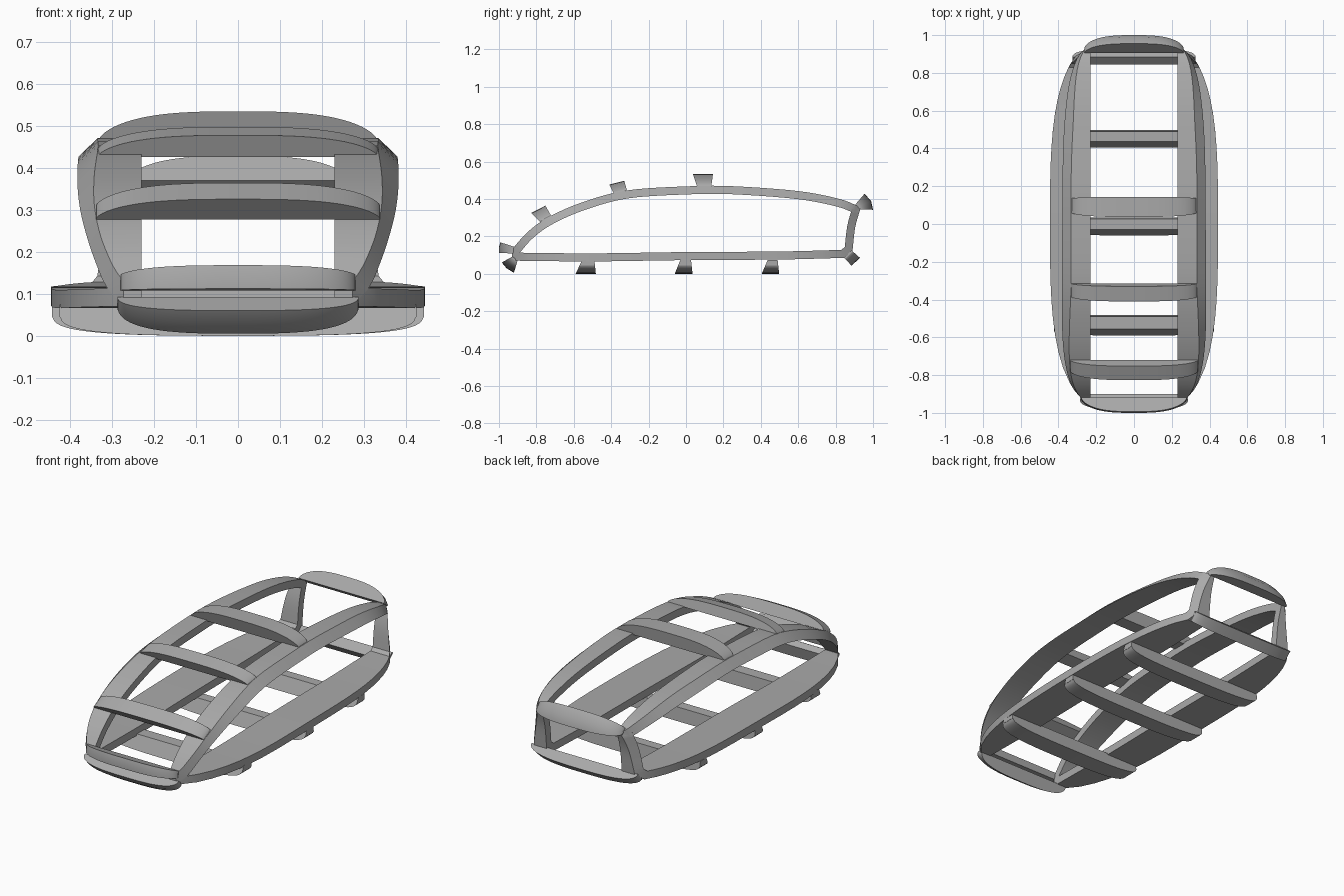
import bpy, bmesh, math
from mathutils import Vector

cube = bpy.data.objects.get("Cube")
if cube:
    bpy.data.objects.remove(cube, do_unlink=True)

INNER_X, HALF_WIDTH, THICK = 0.23, 0.445, 0.043

grey = bpy.data.materials.new("frame_grey")
grey.use_nodes = True
COLOUR = (0.4, 0.4, 0.4, 1)
grey.diffuse_color = COLOUR
grey.node_tree.nodes["Principled BSDF"].inputs["Base Color"].default_value = COLOUR


def width(y, z, taper):
    """Half width of the hull: rounded plan, narrowing with height."""
    plan = HALF_WIDTH * max(0, 1 - abs(y) ** 3.2) ** (1 / 3.2)
    rise = min(1, max(0, (z - 0.13) / 0.32))
    return plan * (1 - taper * rise * (1 - y ** 6))


def smooth_curve(points, steps=5):
    """Smooth curve through the points, without its last point."""
    pts = [Vector(p) for p in points]
    pts = [2 * pts[0] - pts[1]] + pts + [2 * pts[-1] - pts[-2]]
    out = []
    for a, b, c, d in zip(pts, pts[1:], pts[2:], pts[3:]):
        for i in range(steps):
            t = i / steps
            out.append(0.5 * (2 * b + (c - a) * t + (2 * a - 5 * b + 4 * c - d) * t * t
                              + (3 * b - a - 3 * c + d) * t ** 3))
    return out


def inset(loop, dist):
    """Mitred inward offset of a closed clockwise loop."""
    out = []
    for i, p in enumerate(loop):
        d1 = (p - loop[i - 1]).normalized()
        d2 = (loop[(i + 1) % len(loop)] - p).normalized()
        n1, n2 = Vector((d1.y, -d1.x)), Vector((d2.y, -d2.x))
        out.append(p + (n1 + n2) * dist / (1 + n1.dot(n2)))
    return out


def loft(name, sections, closed=False):
    """Skin equal cross-sections into one solid object."""
    bm = bmesh.new()
    rings = [[bm.verts.new(p) for p in s] for s in sections]
    n = len(rings[0])
    pairs = list(zip(rings, rings[1:]))
    if closed:
        pairs.append((rings[-1], rings[0]))
    else:
        bm.faces.new(rings[0])
        bm.faces.new(rings[-1])
    for a, b in pairs:
        for i in range(n):
            j = (i + 1) % n
            bm.faces.new((a[i], a[j], b[j], b[i]))
    bmesh.ops.recalc_face_normals(bm, faces=bm.faces)
    mesh = bpy.data.meshes.new(name)
    bm.to_mesh(mesh)
    bm.free()
    mesh.materials.append(grey)
    obj = bpy.data.objects.new(name, mesh)
    bpy.context.collection.objects.link(obj)
    bpy.ops.object.select_all(action='DESELECT')
    obj.select_set(True)
    bpy.context.view_layer.objects.active = obj
    bpy.ops.object.shade_smooth_by_angle(angle=math.radians(30))
    return obj


# Side frames: one closed loop of roof rail, rear pillar and floor rail
roof = [(-0.93, 0.13), (-0.85, 0.22), (-0.74, 0.3), (-0.56, 0.38), (-0.32, 0.445),
        (0, 0.467), (0.25, 0.468), (0.6, 0.442), (0.82, 0.4), (0.935, 0.355)]
pillar = [(0.935, 0.355), (0.905, 0.25), (0.89, 0.12)]
floor = [(0.845, 0.085), (0.5, 0.076), (0, 0.073), (-0.5, 0.066), (-0.93, 0.07)]
outer = smooth_curve(roof) + smooth_curve(pillar) + [Vector(pillar[-1])]
outer += smooth_curve(floor) + [Vector(floor[-1])]
inner = inset(outer, THICK)
sections = []
for o, i in zip(outer, inner):
    sections.append([(INNER_X, o.x, o.y), (width(o.x, o.y, 0.25), o.x, o.y),
                     (width(i.x, i.y, 0.16), i.x, i.y), (INNER_X, i.x, i.y)])
frame = loft("side_frames", sections, closed=True)
mirror = frame.modifiers.new("mirror", 'MIRROR')
mirror.use_axis = (True, False, False)


# Cross bars: flared sections whose depth swells from the ends to the middle
def cross_bar(name, neck, crown, fullness=0.6, count=40):
    neck = [Vector(p) for p in neck]
    crown = [Vector(p) for p in crown]
    mid = (neck[0] + neck[1]) / 2
    half = width(mid.x, mid.y, 0.25) - 0.002
    sections = []
    for k in range(count + 1):
        u = -math.cos(math.pi * k / count)
        depth = max(0.01, 1 - abs(u) ** 3) ** fullness
        section = [neck[0], neck[1]]
        for j, c in enumerate(crown):
            base = neck[1].lerp(neck[0], j / (len(crown) - 1))
            section.append(base.lerp(c, depth))
        sections.append([(u * half, p.x, p.y) for p in section])
    loft(name, sections)


cross_bar("roof_bar", [(0.06, 0.463), (0.135, 0.463)], [(0.144, 0.534), (0.037, 0.534)])
cross_bar("windscreen_bar", [(-0.385, 0.425), (-0.315, 0.443)],
          [(-0.33, 0.497), (-0.41, 0.477)])
cross_bar("bonnet_bar", [(-0.779, 0.277), (-0.72, 0.308)],
          [(-0.752, 0.364), (-0.827, 0.325)])
cross_bar("nose_bar", [(-0.925, 0.108), (-0.917, 0.144)],
          [(-0.993, 0.168), (-1, 0.142), (-1, 0.112)])
cross_bar("lower_front_bar", [(-0.9, 0.072), (-0.928, 0.092)],
          [(-0.985, 0.06), (-0.96, 0.03), (-0.92, 0.005)], 0.4)
cross_bar("upper_rear_bar", [(0.905, 0.37), (0.93, 0.345)],
          [(1, 0.342), (0.99, 0.388), (0.955, 0.428)])
cross_bar("lower_rear_bar", [(0.885, 0.125), (0.845, 0.087)],
          [(0.885, 0.043), (0.93, 0.085)], 0.4)

# Floor bars: flat undersides with short rounded ends
for name, front, back, flare in (("front", -0.555, -0.49, 0.035),
                                 ("middle", -0.03, 0.027, 0.03),
                                 ("rear", 0.437, 0.49, 0.032)):
    cross_bar(name + "_floor_bar", [(back, 0.074), (front, 0.074)],
              [(front - flare, 0), (back + 0.008, 0)], 0.2)
